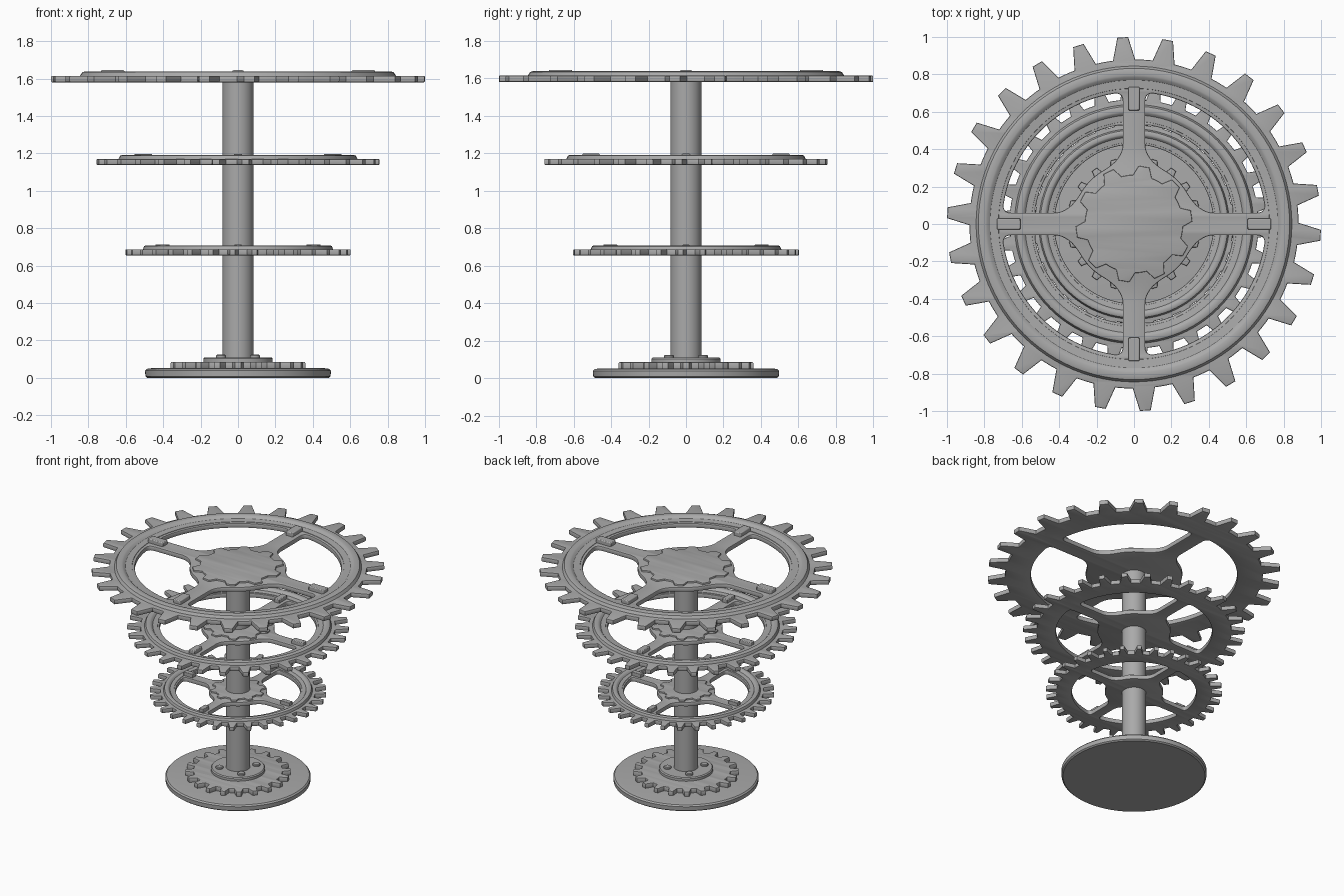
import bpy, bmesh, math
from math import pi, sin, cos
from mathutils import Vector

cube = bpy.data.objects.get("Cube")
if cube:
    bpy.data.objects.remove(cube, do_unlink=True)

metal = bpy.data.materials.new("grey metal")
metal.use_nodes = True
GREY = (0.4, 0.4, 0.4, 1)
metal.diffuse_color = GREY
metal.node_tree.nodes["Principled BSDF"].inputs["Base Color"].default_value = GREY


def finish(obj):
    obj.data.materials.clear()
    obj.data.materials.append(metal)
    bpy.ops.object.select_all(action="DESELECT")
    obj.select_set(True)
    bpy.context.view_layer.objects.active = obj
    bpy.ops.object.shade_smooth_by_angle(angle=math.radians(30))


def polar(r, a):
    return Vector((r * cos(a), r * sin(a)))


def plate(name, loops, z0, z1, bevel):
    """Flat plate from an outline and optional hole loops."""
    cu = bpy.data.curves.new(name, "CURVE")
    cu.dimensions, cu.fill_mode = "2D", "BOTH"
    cu.extrude = (z1 - z0) / 2 - bevel
    cu.bevel_depth, cu.bevel_resolution, cu.offset = bevel, 1, -bevel
    for loop in loops:
        sp = cu.splines.new("POLY")
        sp.points.add(len(loop) - 1)
        for p, co in zip(sp.points, loop):
            p.co = (co[0], co[1], 0, 1)
        sp.use_cyclic_u = True
    tmp = bpy.data.objects.new(name + " curve", cu)
    bpy.context.collection.objects.link(tmp)
    bpy.context.view_layer.update()
    mesh = bpy.data.meshes.new_from_object(
        tmp.evaluated_get(bpy.context.evaluated_depsgraph_get()))
    bpy.data.objects.remove(tmp, do_unlink=True)
    obj = bpy.data.objects.new(name, mesh)
    bm = bmesh.new()
    bm.from_mesh(mesh)
    bmesh.ops.remove_doubles(bm, verts=bm.verts, dist=1e-5)
    bmesh.ops.recalc_face_normals(bm, faces=bm.faces)
    bm.to_mesh(mesh)
    bm.free()
    obj.location.z = (z0 + z1) / 2
    bpy.context.collection.objects.link(obj)
    finish(obj)


def lathe(name, profile, closed=False, steps=96, at=(0, 0)):
    """Revolve (radius, height) points about a vertical axis."""
    bm = bmesh.new()
    vs = [bm.verts.new((r, 0, z)) for r, z in profile]
    pairs = list(zip(vs, vs[1:])) + ([(vs[-1], vs[0])] if closed else [])
    edges = [bm.edges.new(p) for p in pairs]
    bmesh.ops.spin(bm, geom=vs + edges, cent=(0, 0, 0), axis=(0, 0, 1),
                   angle=2 * pi, steps=steps)
    bmesh.ops.remove_doubles(bm, verts=bm.verts, dist=1e-5)
    bmesh.ops.recalc_face_normals(bm, faces=bm.faces)
    mesh = bpy.data.meshes.new(name)
    bm.to_mesh(mesh)
    bm.free()
    obj = bpy.data.objects.new(name, mesh)
    obj.location = (*at, 0)
    bpy.context.collection.objects.link(obj)
    finish(obj)


def box(name, center, size, bevel):
    bpy.ops.mesh.primitive_cube_add(size=1, location=center)
    obj = bpy.context.object
    obj.name = name
    obj.scale = size
    bpy.ops.object.transform_apply(location=False, rotation=False, scale=True)
    mod = obj.modifiers.new("Bevel", "BEVEL")
    mod.width, mod.segments = bevel, 2
    finish(obj)


def gear_outline(n, root, tip, root_part, tip_part, phase):
    """Tapered teeth; widths are fractions of the tooth pitch."""
    pts, pitch = [], 2 * pi / n
    for i in range(n):
        a = phase + i * pitch
        for r, f in ((root, -root_part), (tip, -tip_part), (tip, tip_part),
                     (root, root_part)):
            pts.append(polar(r, a + f * pitch / 2))
        for t in (0.33, 0.67):
            f = root_part + t * (2 - 2 * root_part)
            pts.append(polar(root, a + f * pitch / 2))
    return pts


def bend(a, b, c, n=6):
    return [a * (1 - t) ** 2 + b * 2 * t * (1 - t) + c * t * t
            for t in (i / n for i in range(n + 1))]


def window(s, quadrant):
    """Opening between two spokes, with a flared hub and rounded corners."""
    half, rim, hub = 0.06, 0.705, 0.33
    start = math.radians(60)
    tangent = Vector((sin(start), -cos(start)))
    foot = polar(hub, start)
    ctrl = foot - tangent * ((foot.x - half) / tangent.x)
    corner = Vector((half, math.sqrt(rim ** 2 - half ** 2)))
    rim_a = math.radians(81.5)
    side = bend(polar(rim, rim_a), corner, Vector((half, 0.655)), 5)
    side += bend(Vector((half, 0.43)), ctrl, foot, 8)
    side += [polar(hub, start - i * start / 16) for i in (1, 2, 3)]
    pts = side + [polar(hub, pi / 4)] + [p.yx for p in reversed(side)]
    low = pi / 2 - rim_a
    pts += [polar(rim, low + (rim_a - low) * i / 24) for i in range(1, 24)]
    turn = quadrant * pi / 2
    return [polar(s * p.length, math.atan2(p.y, p.x) + turn) for p in pts]


def chainring(name, s, z, n, k):
    """Toothed wheel with four spokes, raised rim, star cap and end blocks."""
    pitch = 2 * pi / n
    outline = [p * s for p in gear_outline(n, 0.88, 1.0, 0.56, 0.24, -pitch / 4)]
    plate(name + " wheel", [outline] + [window(s, q) for q in range(4)],
          z, z + 0.035 * k, 0.007 * s)
    # raised rim
    lathe(name + " rim", [(r * s, z + h * k) for r, h in (
        (0.72, 0.02), (0.725, 0.038), (0.77, 0.042), (0.785, 0.055), (0.795, 0.058),
        (0.82, 0.058), (0.832, 0.054), (0.845, 0.034), (0.845, 0.02))], True)
    # star cap on the hub
    plate(name + " star cap", [[p * s for p in gear_outline(
        10, 0.262, 0.312, 0.62, 0.3, math.radians(8))]], z + 0.02 * k, z + 0.047 * k, 0.005 * s)
    # spoke end blocks
    for i in range(4):
        c = polar(0.67 * s, i * pi / 2)
        size = (0.125 * s, 0.06 * s) if i % 2 == 0 else (0.06 * s, 0.125 * s)
        box(name + " spoke block", (c.x, c.y, z + 0.044 * k), (*size, 0.042 * k), 0.006 * s)


chainring("top", 1.0, 1.58, 26, 1.0)
chainring("middle", 0.757, 1.138, 30, 0.92)
chainring("lower", 0.603, 0.655, 32, 0.9)

# centre post
lathe("centre post", [(0, 0.08), (0.083, 0.08), (0.083, 1.6), (0, 1.6)], steps=64)

# base
lathe("base disc", [(0, 0), (0.485, 0), (0.495, 0.008), (0.497, 0.038), (0.488, 0.048),
                    (0.46, 0.052), (0, 0.052)])
plate("base sprocket", [gear_outline(20, 0.305, 0.36, 0.62, 0.28, 0)], 0.045, 0.085, 0.005)
lathe("base collar", [(0, 0.08), (0.185, 0.08), (0.185, 0.103), (0.178, 0.11), (0, 0.11)])
for i in range(4):
    p = polar(0.128, pi / 4 + i * pi / 2)
    lathe("base bolt", [(0, 0.1), (0.026, 0.1), (0.026, 0.119), (0.021, 0.124), (0, 0.124)],
          steps=20, at=(p.x, p.y))
